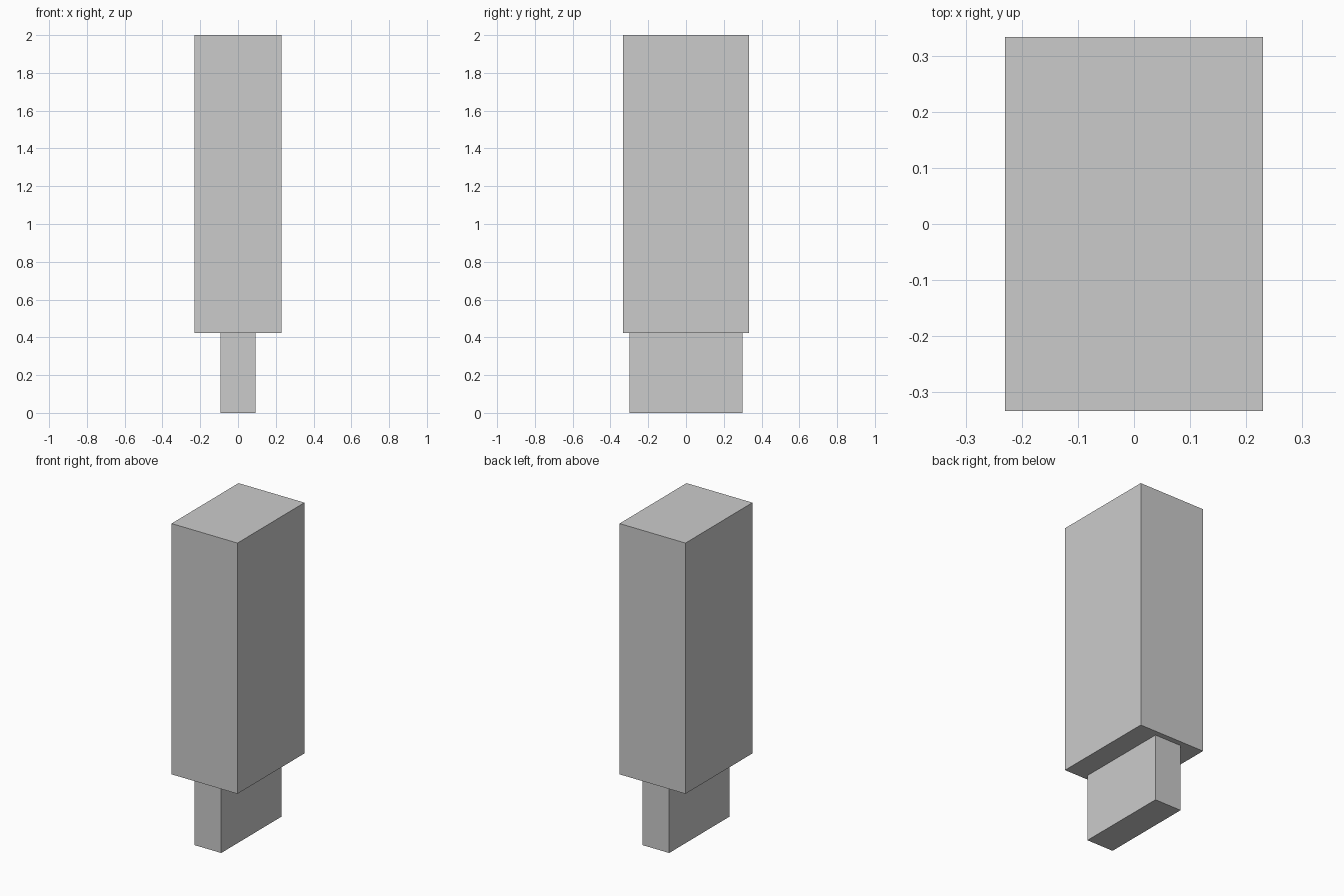
import bpy

if "Cube" in bpy.data.objects:
    bpy.data.objects.remove(bpy.data.objects["Cube"])


def box(name, width, depth, z0, z1):
    """Axis-aligned box centred on x = y = 0, spanning z0 to z1."""
    bpy.ops.mesh.primitive_cube_add(size=1, location=(0, 0, (z0 + z1) / 2))
    ob = bpy.context.object
    ob.name = name
    ob.scale = (width, depth, z1 - z0)
    bpy.ops.object.transform_apply(location=False, rotation=False, scale=True)
    return ob


SHOULDER = 0.422

# Large upper block
box("main_block", 0.459, 0.666, SHOULDER, 2.0)

# Narrow tongue below it
box("lower_tongue", 0.185, 0.598, 0.0, SHOULDER)
